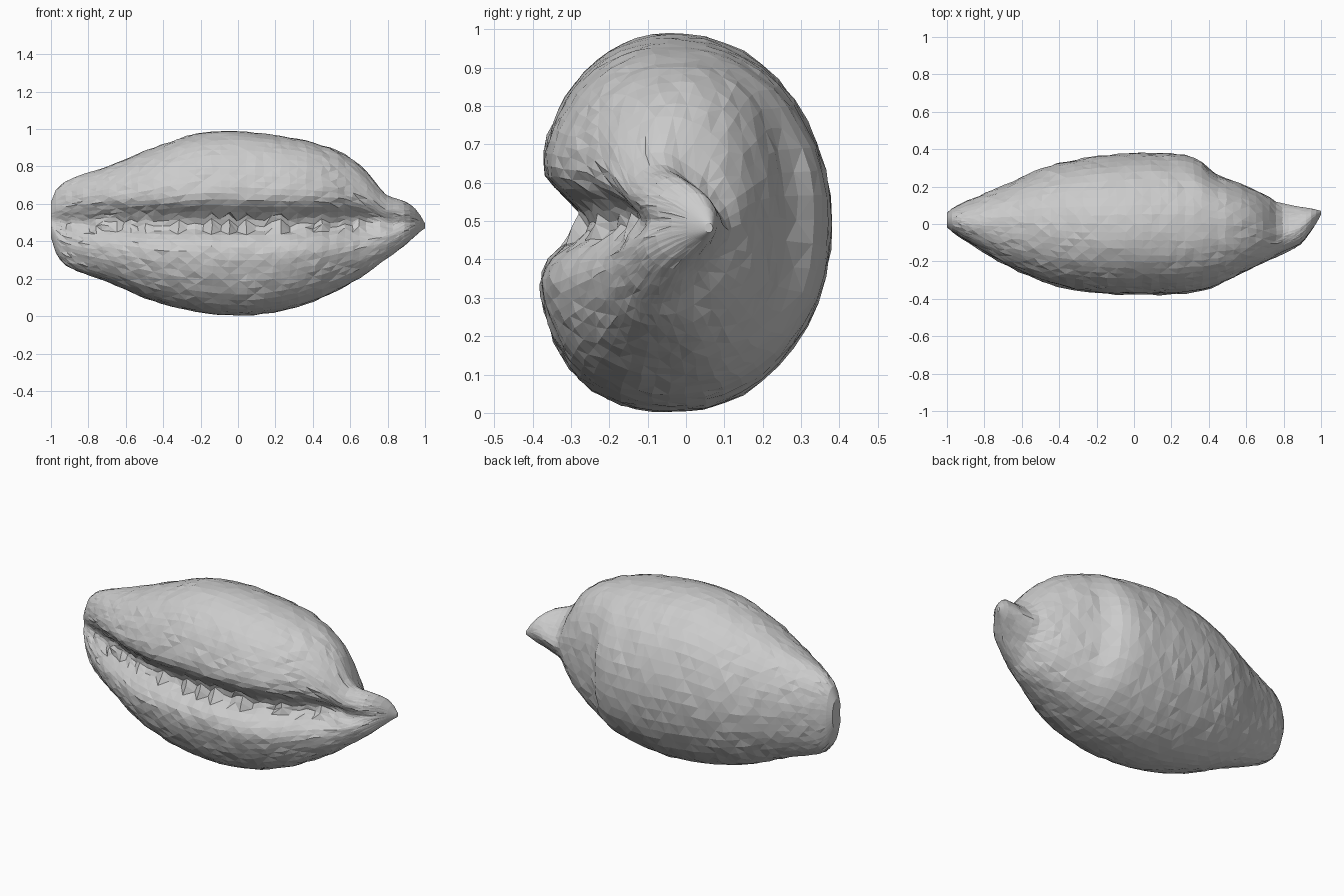
import bpy, bmesh, math, random
from mathutils import Vector

if "Cube" in bpy.data.objects:
    bpy.data.objects.remove(bpy.data.objects["Cube"])

random.seed(4)

# Cross-section stations: x, bottom z, top z, front y, back y, centre y, back roundness, slit depth
STATIONS = [
    (-1.00, .42, .61, -.02, .06, .02, 2.0, .01),
    (-.97, .33, .68, -.05, .085, .02, 2.0, .03),
    (-.90, .26, .73, -.10, .12, .01, 2.0, .06),
    (-.70, .185, .80, -.23, .205, .00, 2.0, .10),
    (-.45, .08, .90, -.335, .31, -.01, 2.0, .12),
    (-.20, .02, .98, -.38, .36, -.02, 2.0, .125),
    (.05, .003, .985, -.39, .38, -.02, 2.0, .125),
    (.28, .037, .955, -.385, .37, -.02, 2.0, .125),
    (.36, .065, .94, -.37, .335, -.02, 2.1, .125),
    (.43, .09, .92, -.35, .27, -.02, 2.3, .125),
    (.52, .13, .89, -.31, .235, -.02, 2.3, .12),
    (.62, .185, .83, -.26, .195, -.03, 2.2, .115),
    (.70, .235, .76, -.22, .155, -.05, 2.0, .10),
    (.76, .285, .68, -.185, .12, -.07, 1.5, .07),
    (.80, .31, .645, -.165, .11, -.06, 1.3, .05),
    (.90, .385, .61, -.105, .09, -.02, 1.5, .02),
    (.96, .44, .56, -.02, .08, .035, 2.0, .0),
    (1.00, .47, .495, .05, .07, .06, 2.0, .0),
]
RING = 60
STEPS = 52


def slope(i, k):
    """Finite-difference slope of column k at station i."""
    a, b = STATIONS[max(i - 1, 0)], STATIONS[min(i + 1, len(STATIONS) - 1)]
    return (b[k] - a[k]) / (b[0] - a[0])


def station(x):
    """Smooth (Hermite) blend between the neighbouring stations."""
    i = max(n for n in range(len(STATIONS) - 1) if n == 0 or STATIONS[n][0] <= x)
    a, b = STATIONS[i], STATIONS[i + 1]
    h = b[0] - a[0]
    t = min(1, max(0, (x - a[0]) / h))
    w = t * t * (3 - 2 * t)
    return [a[k] * (1 - w) + b[k] * w + h * t * (1 - t)
            * ((1 - t) * slope(i, k) - t * slope(i + 1, k)) for k in range(1, 8)]


def section(x):
    zb, zt, yf, yb, yc, nb, depth = station(x)
    zc = (zb + zt) / 2
    half = (zt - zb) / 2
    slit_z = .50 if abs(x) < .9 else zc
    width = .085 * min(1, half / .3)
    tooth = random.uniform(-.018, .022) * min(1, max(0, depth) / .1)
    points = []
    for i in range(RING):
        u = 2 * math.pi * i / RING
        a = u + .4 * math.sin(u)          # denser rings around the slit
        c, s = math.cos(a), math.sin(a)
        n = nb if c > 0 else (2.25 if s > 0 else 2.6)
        r = (abs(c) ** n + abs(s) ** n) ** (-1 / n)
        y = yc + r * c * ((yb - yc) if c > 0 else (yc - yf))
        z = zc + r * s * half
        if c < 0:
            # irregular toothed slit between the two lips
            groove = math.exp(-((z - slit_z) / width) ** 2)
            y += groove * depth * min(1, -2 * c)
            if abs(z - slit_z) < .045:
                z += tooth * groove
                y -= tooth * .6
        j = .006 * min(1, half / .35)
        if abs(x) > .97:
            j = 0
        points.append(Vector((x + random.uniform(-j, j),
                              y + random.uniform(-j, j) * .7,
                              z + random.uniform(-j, j) * .5)))
    return points


# Shell: faceted loft from blunt end to spout tip
bm = bmesh.new()
rings = []
for k in range(STEPS + 1):
    x = -math.cos(math.pi * k / STEPS) * .35 + (-1 + 2 * k / STEPS) * .65
    rings.append([bm.verts.new(p) for p in section(x)])
for k, (r0, r1) in enumerate(zip(rings, rings[1:])):
    for i in range(RING):
        j = (i + 1) % RING
        a, b, c, d = r0[i], r0[j], r1[j], r1[i]
        if (i + k) % 2:
            bm.faces.new((a, b, c))
            bm.faces.new((a, c, d))
        else:
            bm.faces.new((a, b, d))
            bm.faces.new((b, c, d))

# End caps
for ring in (rings[0], rings[-1]):
    tip = bm.verts.new(sum((v.co for v in ring), Vector()) / RING)
    for i in range(RING):
        bm.faces.new((ring[i], ring[(i + 1) % RING], tip))
bmesh.ops.recalc_face_normals(bm, faces=bm.faces[:])

mesh = bpy.data.meshes.new("cowrie_shell")
bm.to_mesh(mesh)
bm.free()
shell = bpy.data.objects.new("cowrie_shell", mesh)
bpy.context.collection.objects.link(shell)
